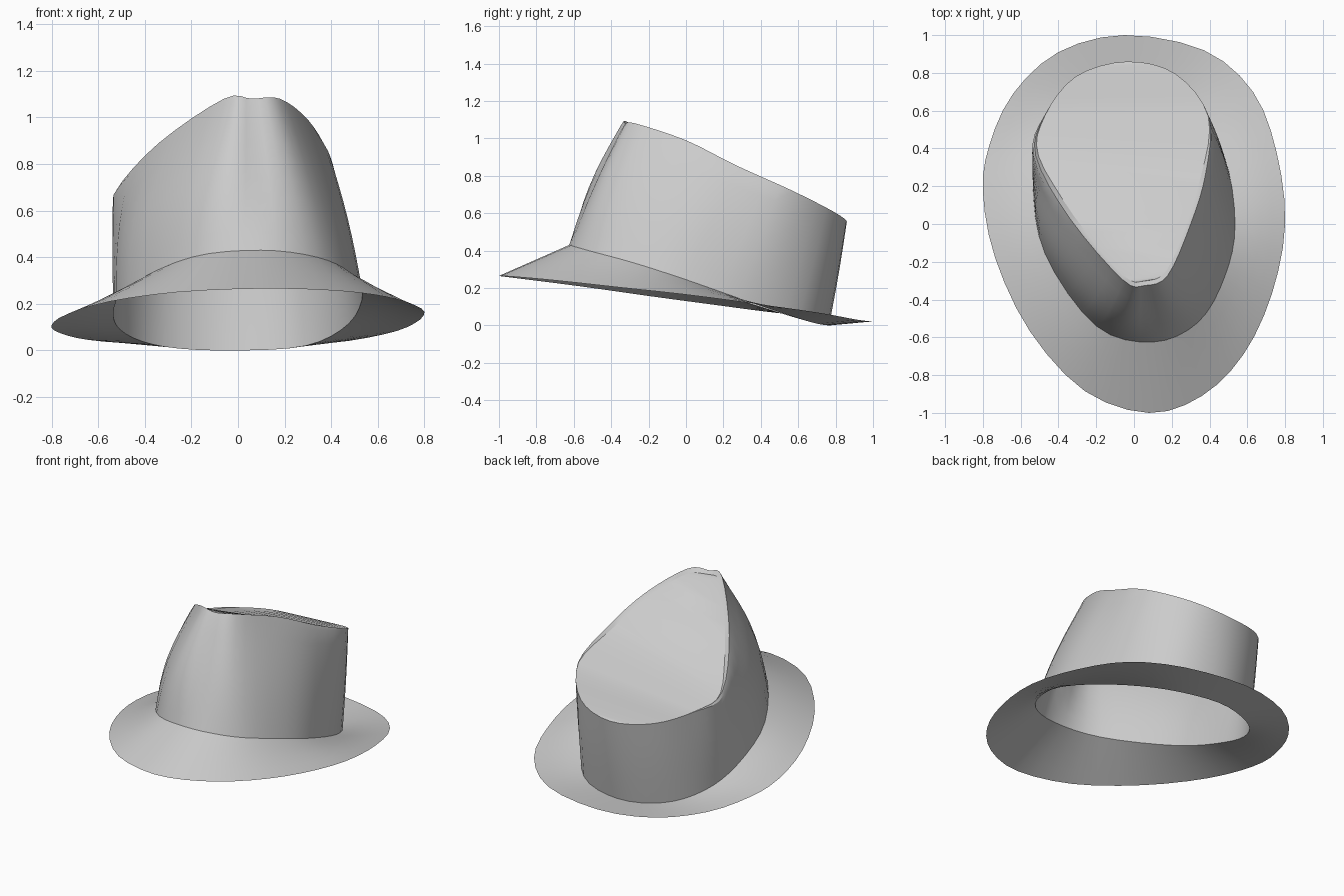
import bpy, math
from mathutils import Vector

if "Cube" in bpy.data.objects:
    bpy.data.objects.remove(bpy.data.objects["Cube"])

N = 48  # points around every loop
CENTRE = Vector((0, 0.2, 0))

# Control loops: start at the front, run via right, back, left
BRIM_EDGE = [(.08, -1, .265), (.36, -.91, .26), (.58, -.69, .24), (.73, -.37, .205),
             (.8, 0, .165), (.755, .38, .115), (.63, .7, .07), (.37, .92, .03),
             (-.05, 1, .022), (-.4, .91, .027), (-.64, .69, .045), (-.765, .42, .075),
             (-.8, .17, .108), (-.735, -.18, .155), (-.55, -.57, .21), (-.26, -.885, .25)]
CROWN_BASE = [(.1, -.625, .43), (.34, -.52, .40), (.48, -.28, .335), (.535, 0, .245),
              (.475, .37, .115), (.29, .66, .02), (-.03, .765, 0), (-.31, .68, .015),
              (-.48, .49, .07), (-.535, .22, .155), (-.47, -.16, .275), (-.2, -.54, .40)]
CROWN_RIDGE = [(.06, -.325, 1.08), (.18, -.27, 1.08), (.30, 0, .99), (.38, .27, .855),
               (.395, .57, .72), (.22, .795, .605), (-.04, .86, .555), (-.31, .78, .58),
               (-.475, .57, .63), (-.52, .36, .69), (-.34, .03, .89), (-.06, -.295, 1.08)]


def smooth_loop(ctrl):
    """Closed Catmull-Rom curve through the control points."""
    p = [Vector(c) for c in ctrl]
    n, out = len(p), []
    for k in range(N):
        i, t = divmod(k * n / N, 1)
        a, b, c, d = (p[(int(i) + j) % n] for j in (-1, 0, 1, 2))
        out.append(0.5 * (2 * b + (c - a) * t + (2 * a - 5 * b + 4 * c - d) * t * t
                          + (3 * b - a - 3 * c + d) * t ** 3))
    return out


def crown_bulge(k):
    """The front corners of the wall stay rounder than the pinched rim."""
    def bump(at, width):
        d = abs(k * 12 / N - at)
        return math.cos(d / width * math.pi / 2) if d < width else 0.0
    return 0.004 + 0.045 * bump(10.7, 1.5) + 0.02 * bump(1.5, 1.8)


def blend(a, b, steps, bulge):
    """Loops from a to b, bowed outwards in the middle."""
    loops = []
    for s in range(steps + 1):
        t = s / steps
        ring = []
        for k, (u, v) in enumerate(zip(a, b)):
            q = u.lerp(v, t)
            out = q - CENTRE
            out.z = 0
            ring.append(q + out.normalized() * bulge(k) * math.sin(math.pi * t))
        loops.append(ring)
    return loops


def offset(ring, out, drop):
    """Shift a rim loop sideways and down, fading out towards the back."""
    res = []
    for v in ring:
        w = max(0.0, min(1.0, (0.6 - v.y) / 0.4))
        d = v - Vector((0, 0.3, v.z))
        res.append(v + d.normalized() * out * w - Vector((0, 0, drop * w)))
    return res


def loft(name, loops, cap=False):
    verts = [v for ring in loops for v in ring]
    faces = []
    for r in range(len(loops) - 1):
        for i in range(N):
            j = (i + 1) % N
            faces.append((r * N + i, r * N + j, (r + 1) * N + j, (r + 1) * N + i))
    if cap:  # strips straight across from right to left
        o = (len(loops) - 1) * N
        for i in range(N // 2):
            f = [o + i, o + i + 1, o + N - i - 1, o + (N - i) % N]
            faces.append(tuple(dict.fromkeys(f)))
    mesh = bpy.data.meshes.new(name)
    mesh.from_pydata(verts, [], faces)
    mesh.update()
    obj = bpy.data.objects.new(name, mesh)
    bpy.context.collection.objects.link(obj)
    bpy.ops.object.select_all(action='DESELECT')
    obj.select_set(True)
    bpy.context.view_layer.objects.active = obj
    bpy.ops.object.shade_smooth_by_angle(angle=math.radians(30))
    return obj


edge, base, ridge = map(smooth_loop, (BRIM_EDGE, CROWN_BASE, CROWN_RIDGE))

# Brim: sloping ring between outer edge and crown base
loft("hat_brim", blend(edge, base, 4, lambda k: 0))

# Crown: open-bottomed wall, bevelled ridge and slightly sunken slanted top
shoulder = offset(ridge, 0.022, 0.035)
panel = offset(ridge, -0.025, 0.025)
loft("hat_crown", blend(base, shoulder, 8, crown_bulge) + [ridge, panel], cap=True)
